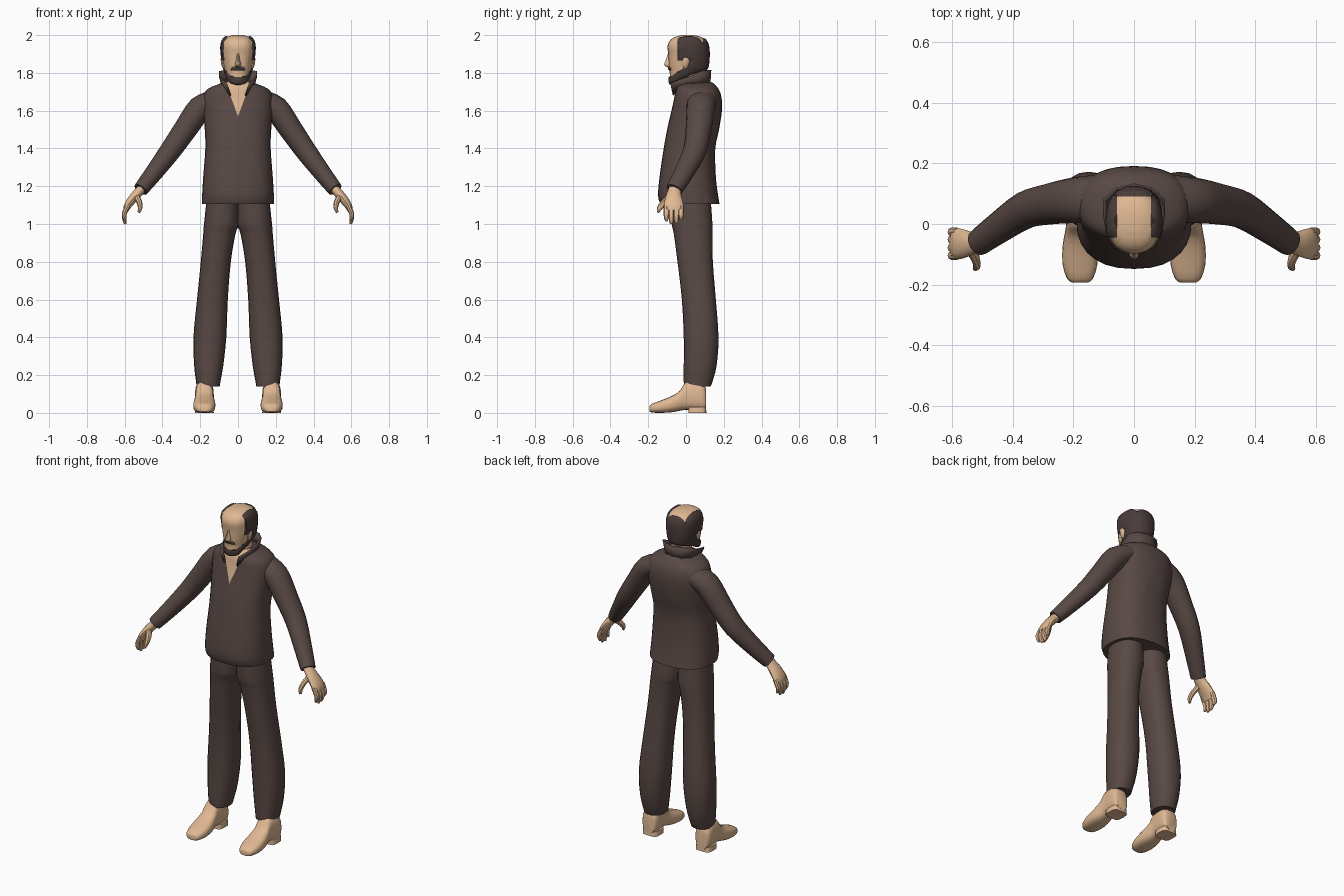
import bpy, bmesh, math
from mathutils import Vector

if "Cube" in bpy.data.objects:
    bpy.data.objects.remove(bpy.data.objects["Cube"])


def material(name, rgb):
    m = bpy.data.materials.new(name)
    m.diffuse_color = (*rgb, 1)
    m.use_nodes = True
    m.node_tree.nodes["Principled BSDF"].inputs["Base Color"].default_value = m.diffuse_color
    return m


SKIN = material("skin", (0.74, 0.48, 0.29))
CLOTH = material("brown_cloth", (0.098, 0.066, 0.058))
HAIR = material("dark_hair", (0.066, 0.045, 0.041))


def spow(v, p):
    return math.copysign(abs(v) ** p, v)


def smooth_rings(rings, steps):
    """Catmull-Rom interpolation of flat ring parameters."""
    out = []
    for i in range(len(rings) - 1):
        a, b = rings[max(i - 1, 0)], rings[i]
        c, d = rings[i + 1], rings[min(i + 2, len(rings) - 1)]
        for s in range(steps):
            t = s / steps
            out.append([0.5 * (2 * q + (r - p) * t + (2 * p - 5 * q + 4 * r - w) * t * t
                               + (3 * q - p - 3 * r + w) * t ** 3)
                        for p, q, r, w in zip(a, b, c, d)])
    return out + [list(rings[-1])]


def finish(name, bm, mats, angle=40):
    me = bpy.data.meshes.new(name)
    bmesh.ops.recalc_face_normals(bm, faces=bm.faces[:])
    bm.to_mesh(me)
    bm.free()
    for m in mats:
        me.materials.append(m)
    ob = bpy.data.objects.new(name, me)
    bpy.context.collection.objects.link(ob)
    bpy.ops.object.select_all(action='DESELECT')
    ob.select_set(True)
    bpy.context.view_layer.objects.active = ob
    bpy.ops.object.shade_smooth_by_angle(angle=math.radians(angle))
    return ob


def loft(rings, n=20, steps=3, p=1.0):
    """Closed skin over rings of (centre, u, v), nine numbers each."""
    bm = bmesh.new()
    loops = []
    for r in smooth_rings(rings, steps):
        c, u, v = Vector(r[:3]), Vector(r[3:6]), Vector(r[6:])
        angs = [2 * math.pi * k / n for k in range(n)]
        loops.append([bm.verts.new(c + u * spow(math.cos(a), p) + v * spow(math.sin(a), p)) for a in angs])
    for a, b in zip(loops, loops[1:]):
        for k in range(n):
            bm.faces.new((a[k], a[(k + 1) % n], b[(k + 1) % n], b[k]))
    bm.faces.new(loops[0])
    bm.faces.new(loops[-1])
    bmesh.ops.recalc_face_normals(bm, faces=bm.faces[:])
    return bm


def flat(z, x0, x1, yf, yb, tilt=0):
    """Horizontal ring from its extents; tilt raises the back."""
    return ((x0 + x1) / 2, (yf + yb) / 2, z, (x1 - x0) / 2, 0, 0, 0, (yb - yf) / 2, tilt)


def tube(points, n=12, steps=3):
    """Tube along (x, y, z, y radius, side radius) points."""
    rings = []
    for i, q in enumerate(points):
        a, b = points[max(i - 1, 0)], points[min(i + 1, len(points) - 1)]
        t = (Vector(b[:3]) - Vector(a[:3])).normalized()
        u = Vector((0, 1, 0))
        u = (u - t * u.dot(t)).normalized()
        rings.append((*q[:3], *(u * q[3]), *(t.cross(u) * q[4])))
    return loft(rings, n, steps)


def cut(bm, co, no):
    geom = bm.verts[:] + bm.edges[:] + bm.faces[:]
    bmesh.ops.bisect_plane(bm, geom=geom, dist=1e-5, plane_co=co, plane_no=no)


def pair(name, make, mat):
    """Left part plus its mirror image."""
    for side, s in (("left", 1), ("right", -1)):
        bm = make()
        for v in bm.verts:
            v.co.x *= s
        finish(side + "_" + name, bm, [mat])


# Jacket with a skin-coloured V neck
body = [(1.105, .19, -.135, .178), (1.15, .19, -.148, .17), (1.25, .184, -.14, .158),
        (1.4, .173, -.118, .155), (1.5, .176, -.1, .175), (1.6, .185, -.077, .19),
        (1.67, .185, -.062, .188), (1.715, .16, -.055, .172), (1.745, .09, -.045, .145),
        (1.757, .05, -.02, .12)]
bm = loft([flat(z, -w, w, f, b) for z, w, f, b in body], 28, 3, .85)
SLOPE = .37
for s in (1, -1):
    cut(bm, (0, 0, 1.57), (s, 0, -SLOPE))
for f in bm.faces:
    c = f.calc_center_median()
    f.material_index = int(c.y < .02 and abs(c.x) < SLOPE * (c.z - 1.57))
finish("jacket", bm, [CLOTH, SKIN])

# Stand-up collar, open at the front
bm = bmesh.new()
half = [((0, .125, 1.735), (0, .13, 1.815)), ((.05, .115, 1.735), (.06, .115, 1.815)),
        ((.08, .075, 1.735), (.098, .08, 1.81)), ((.085, .03, 1.735), (.098, .03, 1.785)),
        ((.075, -.02, 1.725), (.088, -.035, 1.765)), ((.04, -.068, 1.68), (.062, -.082, 1.745))]
full = [[(-x, y, z) for x, y, z in q] for q in half[:0:-1]] + half
cols = [[bm.verts.new(q) for q in c] for c in full]
for a, b in zip(cols, cols[1:]):
    bm.faces.new((a[0], b[0], b[1], a[1]))
collar = finish("collar", bm, [CLOTH])
mod = collar.modifiers.new("thickness", 'SOLIDIFY')
mod.thickness = .008
mod.offset = 0

# Trousers
leg = [(1.14, 0, .165, -.08, .13), (1.0, -.003, .18, -.075, .14), (.95, .013, .184, -.065, .14),
       (.8, .038, .197, -.045, .142), (.6, .054, .217, -.022, .158), (.4, .062, .236, -.012, .172),
       (.25, .078, .232, -.012, .162), (.165, .093, .222, -.012, .14), (.14, .097, .22, -.01, .13)]
pair("trouser_leg", lambda: loft([flat(*r) for r in leg], 20, 3, .9), CLOTH)

# Shoes: upper lofted from toe to heel, plus heel block
shoe = [(-.193, .008, .035, .026), (-.18, .002, .048, .043), (-.13, 0, .067, .058),
        (-.07, .004, .092, .057), (-.03, .012, .12, .05), (0, .016, .165, .046),
        (.06, .014, .17, .05), (.095, .012, .15, .047), (.107, .012, .12, .036)]
pair("shoe", lambda: loft([(.178, y, (a + b) / 2, w, 0, 0, 0, 0, (b - a) / 2)
                           for y, a, b, w in shoe], 20, 2, .75), SKIN)
heel = [(0, .128, .228, .012, .108), (.03, .13, .226, .012, .106)]
pair("shoe_heel", lambda: loft([flat(*r) for r in heel], 16, 1, .5), SKIN)

# Sleeves
sleeve = [(.11, .085, 1.66, .078, .058), (.2, .078, 1.612, .075, .067), (.28, .066, 1.5, .068, .062),
          (.36, .045, 1.385, .062, .056), (.45, -.015, 1.265, .052, .047), (.505, -.055, 1.195, .046, .041),
          (.515, -.062, 1.182, .044, .039)]
pair("sleeve", lambda: tube(sleeve, 16), CLOTH)

# Hands
palm = [(.495, -.055, 1.205, .03, .024), (.53, -.063, 1.165, .037, .025), (.56, -.065, 1.13, .047, .024),
        (.585, -.065, 1.095, .052, .02), (.595, -.065, 1.07, .048, .014)]
pair("palm", lambda: tube(palm, 14), SKIN)
for label, y, tip in (("index", -.104, 1.015), ("middle", -.078, 1.0),
                      ("ring", -.051, 1.003), ("little", -.026, 1.022)):
    finger = [(.582, y, 1.1, .014, .014), (.602, y, 1.055, .0145, .013),
              (.6, y, tip + .015, .012, .01), (.595, y, tip, .006, .005)]
    pair(label + "_finger", lambda: tube(finger, 8, 2), SKIN)
thumb = [(.54, -.08, 1.15, .018, .016), (.522, -.115, 1.115, .017, .015),
         (.518, -.14, 1.085, .014, .012), (.525, -.148, 1.062, .007, .007)]
pair("thumb", lambda: tube(thumb, 8, 2), SKIN)

# Neck
neck = [(1.66, -.062, .062, -.03, .1), (1.74, -.056, .056, -.02, .1), (1.85, -.058, .058, -.02, .105)]
finish("neck", loft([flat(*r) for r in neck], 18, 2), [SKIN])

# Head with hair, beard and moustache regions
skull = [(1.757, .028, -.07, -.03, .012), (1.765, .046, -.083, 0, .02), (1.787, .06, -.086, .06, .018),
         (1.808, .067, -.086, .1, .01), (1.83, .074, -.09, .112, 0), (1.86, .08, -.092, .117, 0),
         (1.9, .085, -.094, .119, 0), (1.94, .087, -.098, .116, 0), (1.97, .08, -.086, .103, 0),
         (1.99, .06, -.06, .08, 0), (2.0, .028, -.022, .042, 0)]
bm = loft([flat(z, -w, w, f, b, t) for z, w, f, b, t in skull], 28, 3, .88)
for x in (-.056, .056, -.035, .035):
    cut(bm, (x, 0, 0), (1, 0, 0))
for y in (-.045, .015, .09):
    cut(bm, (0, y, 0), (0, 1, 0))
for z in (1.79, 1.812, 1.834, 1.865):
    cut(bm, (0, 0, z), (0, 0, 1))
cut(bm, (0, -.075, 1.785), (0, -.68, 1))


def hairy(c):
    x = abs(c.x)
    crown = c.y > -.045 and c.z > (1.79 if c.y > .015 else 1.865) and (x > .056 or c.y > .09 or c.z < 1.9)
    beard = c.y < .015 and c.z < 1.785 + .68 * (c.y + .075)
    moustache = c.y < -.045 and x < .035 and 1.812 < c.z < 1.834
    return crown or beard or moustache


for f in bm.faces:
    f.material_index = int(hairy(f.calc_center_median()))
bm.normal_update()
for v, n in [(v, v.normal.copy()) for v in bm.verts if all(f.material_index for f in v.link_faces)]:
    v.co += n * .007
finish("head", bm, [SKIN, HAIR], 50)

# Nose
nose = [(1.832, -.014, .014, -.102, -.07), (1.842, -.017, .017, -.117, -.07),
        (1.865, -.011, .011, -.109, -.07), (1.905, -.007, .007, -.096, -.07)]
finish("nose", loft([flat(*r) for r in nose], 10, 2), [SKIN])

# Ears
ear = [(1.825, .066, .08, -.012, .008), (1.84, .066, .088, -.018, .014), (1.875, .07, .092, -.02, .02),
       (1.885, .072, .086, -.01, .012)]
pair("ear", lambda: loft([flat(*r) for r in ear], 10, 2), SKIN)
